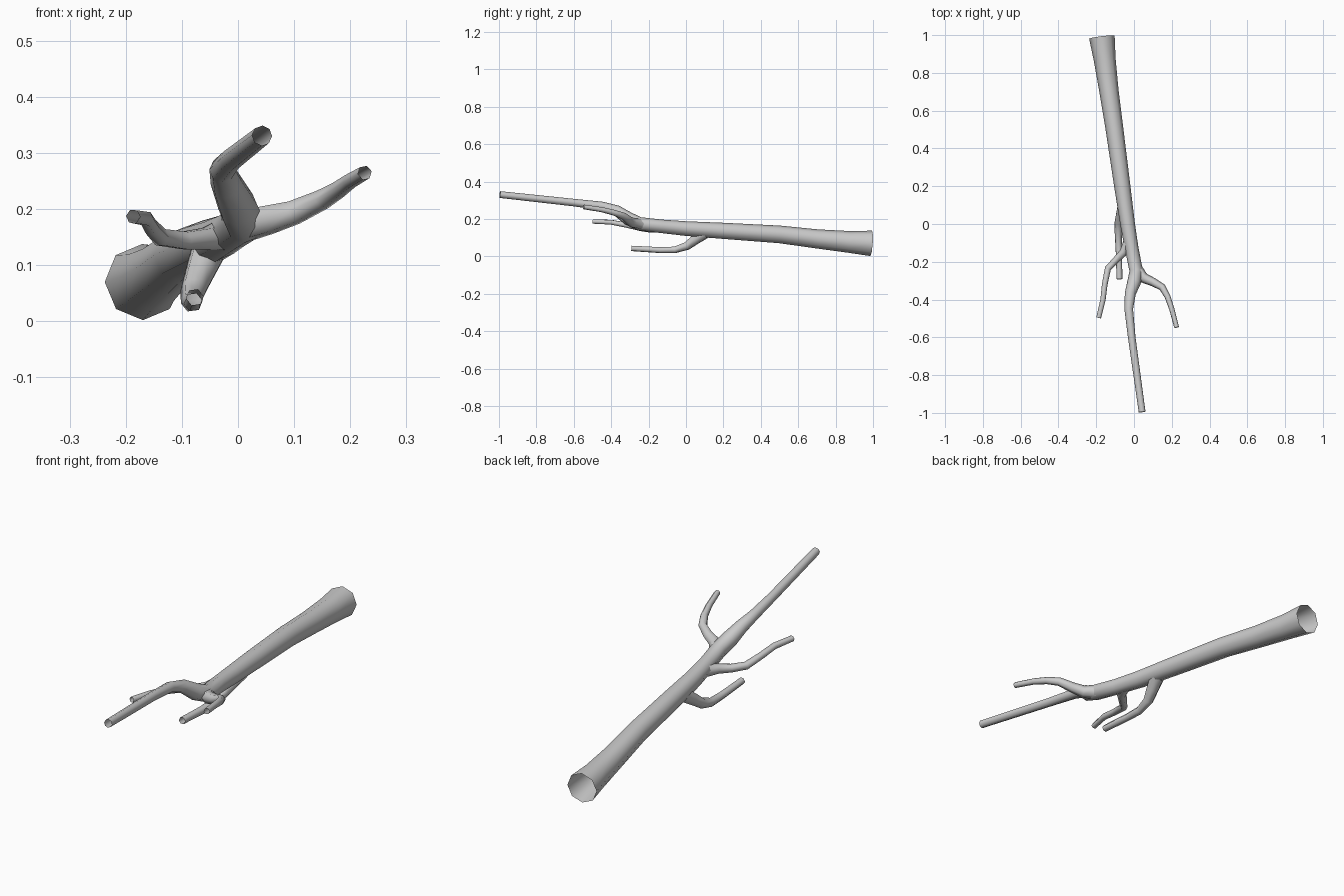
import bpy, bmesh, math
from mathutils import Vector


def limb(name, pts, sides):
    """Open tapered tube through (x, y, z, radius) points."""
    centres = [Vector(p[:3]) for p in pts]
    bm = bmesh.new()
    rings = []
    up = Vector((0, 0, 1))
    for i, c in enumerate(centres):
        a, b = centres[max(i - 1, 0)], centres[min(i + 1, len(pts) - 1)]
        if 0 < i < len(pts) - 1:
            t = (c - a).normalized() + (b - c).normalized()
        else:
            t = b - a
        t.normalize()
        up = (up - t * up.dot(t)).normalized()
        side = t.cross(up)
        ring = []
        for k in range(sides):
            ang = 2 * math.pi * k / sides
            ring.append(bm.verts.new(c + pts[i][3] * (math.cos(ang) * side + math.sin(ang) * up)))
        rings.append(ring)
    for r0, r1 in zip(rings, rings[1:]):
        for k in range(sides):
            j = (k + 1) % sides
            bm.faces.new((r0[k], r0[j], r1[j], r1[k]))
    bmesh.ops.recalc_face_normals(bm, faces=bm.faces)
    for f in bm.faces:
        f.smooth = True
    me = bpy.data.meshes.new(name)
    bm.to_mesh(me)
    bm.free()
    ob = bpy.data.objects.new(name, me)
    bpy.context.collection.objects.link(ob)
    return ob


# Main trunk, running on into the long upper leader
limb("trunk", [(-0.17, 0.99, 0.07, 0.068), (-0.155, 0.87, 0.078, 0.058),
               (-0.132, 0.70, 0.094, 0.051), (-0.103, 0.50, 0.118, 0.047),
               (-0.062, 0.20, 0.137, 0.043), (-0.034, 0.0, 0.149, 0.039),
               (-0.012, -0.13, 0.161, 0.036), (0.012, -0.25, 0.175, 0.036),
               (0.0, -0.31, 0.203, 0.036), (-0.02, -0.37, 0.245, 0.029),
               (-0.028, -0.45, 0.270, 0.023), (-0.012, -0.60, 0.288, 0.020),
               (0.043, -0.995, 0.331, 0.018)], 8)

# Right fork
limb("right_branch", [(0.012, -0.235, 0.172, 0.032), (0.05, -0.285, 0.180, 0.028),
                      (0.10, -0.307, 0.194, 0.023), (0.15, -0.335, 0.217, 0.019),
                      (0.178, -0.385, 0.234, 0.016), (0.20, -0.45, 0.250, 0.014),
                      (0.226, -0.548, 0.265, 0.013)], 6)

# Left side branch
limb("left_branch", [(-0.025, -0.09, 0.153, 0.030), (-0.055, -0.15, 0.147, 0.022),
                     (-0.095, -0.19, 0.144, 0.018), (-0.138, -0.235, 0.150, 0.017),
                     (-0.155, -0.32, 0.168, 0.015), (-0.164, -0.40, 0.183, 0.014),
                     (-0.187, -0.497, 0.187, 0.013)], 6)

# Branch hanging below the trunk
limb("lower_branch", [(-0.052, 0.10, 0.125, 0.034), (-0.066, 0.05, 0.090, 0.029),
                      (-0.079, 0.005, 0.056, 0.024), (-0.083, -0.06, 0.035, 0.019),
                      (-0.080, -0.14, 0.034, 0.017), (-0.077, -0.292, 0.043, 0.0155)], 6)
